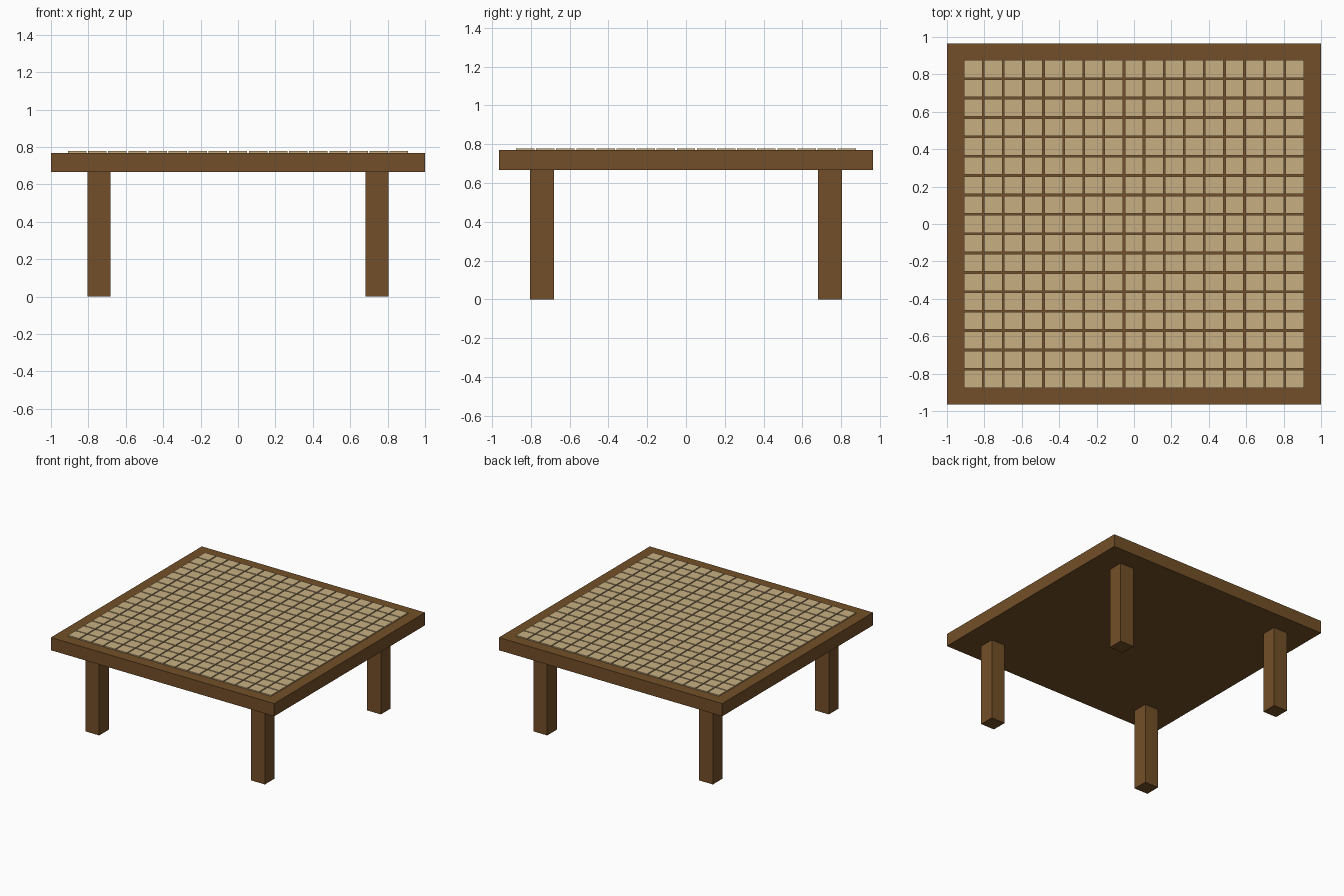
import bpy, bmesh
from mathutils import Matrix, Vector

if "Cube" in bpy.data.objects:
    bpy.data.objects.remove(bpy.data.objects["Cube"])

HALF_Y = 0.965
SLAB_BOTTOM, SLAB_TOP, TILE_TOP = 0.666, 0.769, 0.778
COUNT = 17
FIELD_X, FIELD_Y, GAP = 1.818, 1.752, 0.009


def material(name, rgb):
    mat = bpy.data.materials.new(name)
    mat.diffuse_color = (*rgb, 1)
    mat.use_nodes = True
    mat.node_tree.nodes["Principled BSDF"].inputs["Base Color"].default_value = mat.diffuse_color
    return mat


def add_box(bm, low, high):
    low, high = Vector(low), Vector(high)
    size = high - low
    bmesh.ops.create_cube(bm, size=1, matrix=Matrix.Translation((low + high) / 2) @ Matrix.Diagonal((*size, 1)))


def make_object(name, boxes, mat):
    bm = bmesh.new()
    for low, high in boxes:
        add_box(bm, low, high)
    mesh = bpy.data.meshes.new(name)
    bm.to_mesh(mesh)
    bm.free()
    mesh.materials.append(mat)
    obj = bpy.data.objects.new(name, mesh)
    bpy.context.collection.objects.link(obj)
    return obj


wood = material("wood", (0.171, 0.078, 0.021))
stone = material("tile", (0.578, 0.429, 0.223))

# Table top
make_object("table_top", [((-1, -HALF_Y, SLAB_BOTTOM), (1, HALF_Y, SLAB_TOP))], wood)

# Four square legs
for sx, side in ((-1, "left"), (1, "right")):
    for sy, end in ((-1, "front"), (1, "back")):
        x, y, r = 0.742 * sx, 0.742 * sy, 0.0615
        make_object(f"{end}_{side}_leg", [((x - r, y - r, 0), (x + r, y + r, SLAB_BOTTOM))], wood)

# Grid of separate tiles resting on the top
pitch_x, pitch_y = (FIELD_X + GAP) / COUNT, (FIELD_Y + GAP) / COUNT
tiles = []
for i in range(COUNT):
    for j in range(COUNT):
        x = -FIELD_X / 2 + i * pitch_x
        y = -FIELD_Y / 2 + j * pitch_y
        tiles.append(((x, y, SLAB_TOP), (x + pitch_x - GAP, y + pitch_y - GAP, TILE_TOP)))
make_object("tiles", tiles, stone)
